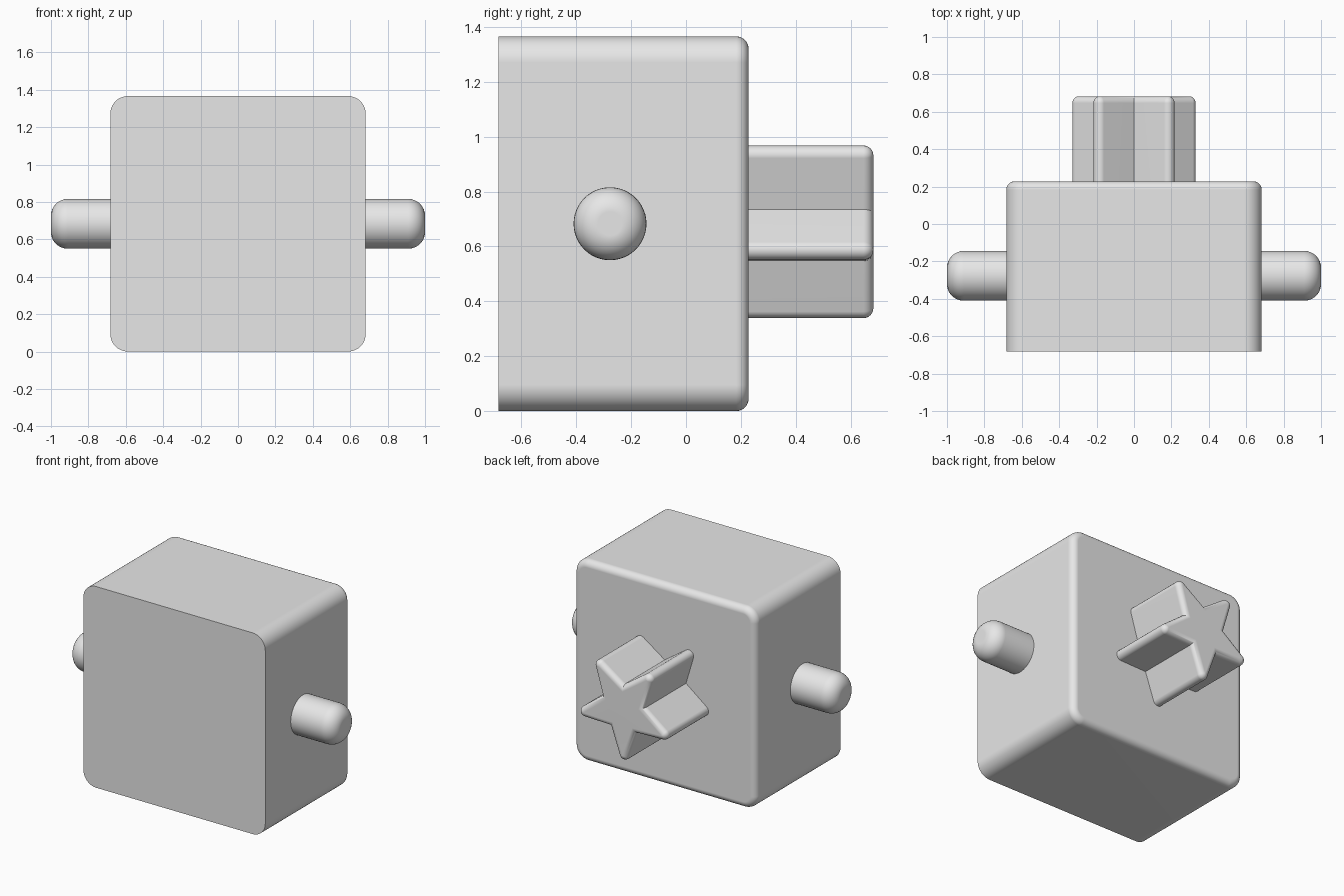
import bpy
import bmesh
import math
from mathutils import Vector

cube = bpy.data.objects.get("Cube")
if cube:
    bpy.data.objects.remove(cube, do_unlink=True)

grey = bpy.data.materials.new("light grey")
grey.diffuse_color = (0.8, 0.8, 0.8, 1)
grey.use_nodes = True
grey.node_tree.nodes["Principled BSDF"].inputs["Base Color"].default_value = (0.8, 0.8, 0.8, 1)

MID = 0.683  # half the body height


def arc(cx, cy, r, start, end, n):
    """Points on an arc, angles in degrees."""
    angles = [math.radians(start + (end - start) * i / n) for i in range(n + 1)]
    return [(cx + r * math.cos(a), cy + r * math.sin(a)) for a in angles]


def square_section(t):
    """Rounded square outline, shrunk by t."""
    half, r = MID, 0.095
    pts = []
    for k, (sx, sy) in enumerate([(1, 1), (-1, 1), (-1, -1), (1, -1)]):
        c = half - r
        pts += arc(sx * c, sy * c, r - t, 90 * k, 90 * k + 90, 10)
    return pts


def circle_section(t):
    """Round outline, shrunk by t."""
    return arc(0, 0, 0.133 - t, 0, 360, 48)[:-1]


def star_section(t):
    """Five-pointed star with rounded tips, one tip down, shrunk by t."""
    tip, rho, inner, slope = 0.308, 0.036, 0.168, 19.7
    valley = inner - t / math.sin(math.radians(36 + slope))
    pts = []
    for k in range(5):
        a = -90 + 72 * k
        cx, cy = tip * math.cos(math.radians(a)), tip * math.sin(math.radians(a))
        pts += arc(cx, cy, rho - t, a - 90 + slope, a + 90 - slope, 8)
        v = math.radians(a + 36)
        pts.append((valley * math.cos(v), valley * math.sin(v)))
    return pts


def rounded_extrusion(name, section, start, end, bevel, place):
    """Extrude a section from start to end and round the end edge."""
    steps = 8
    rings = [(0, start)]
    for i in range(steps + 1):
        a = math.pi / 2 * i / steps
        rings.append((bevel * 0.99 * (1 - math.cos(a)), end - bevel * (1 - math.sin(a))))
    bm = bmesh.new()
    loops = [[bm.verts.new(place(u, v, d)) for u, v in section(t)] for t, d in rings]
    n = len(loops[0])
    for low, high in zip(loops, loops[1:]):
        for i in range(n):
            j = (i + 1) % n
            bm.faces.new((low[i], low[j], high[j], high[i]))
    bm.faces.new(loops[0])
    bm.faces.new(loops[-1])
    bmesh.ops.recalc_face_normals(bm, faces=bm.faces)
    mesh = bpy.data.meshes.new(name)
    bm.to_mesh(mesh)
    bm.free()
    mesh.materials.append(grey)
    obj = bpy.data.objects.new(name, mesh)
    bpy.context.collection.objects.link(obj)
    bpy.ops.object.select_all(action='DESELECT')
    obj.select_set(True)
    bpy.context.view_layer.objects.active = obj
    bpy.ops.object.shade_smooth_by_angle(angle=math.radians(35))
    weighted = obj.modifiers.new("flat caps", 'WEIGHTED_NORMAL')
    weighted.keep_sharp = True
    return obj


def along_y(u, v, d):
    return Vector((u, d, MID + v))


# Body: flat sharp front, rounded back edge
rounded_extrusion("body", square_section, -0.683, 0.228, 0.045, along_y)

# Star-shaped plug on the back
rounded_extrusion("star_plug", star_section, 0.2, 0.683, 0.036, along_y)

# Round pegs on both sides
for side, name in ((1, "left_peg"), (-1, "right_peg")):
    rounded_extrusion(name, circle_section, 0.6, 1.0, 0.09,
                      lambda u, v, d, s=side: Vector((s * d, -0.277 + u, MID + v)))
